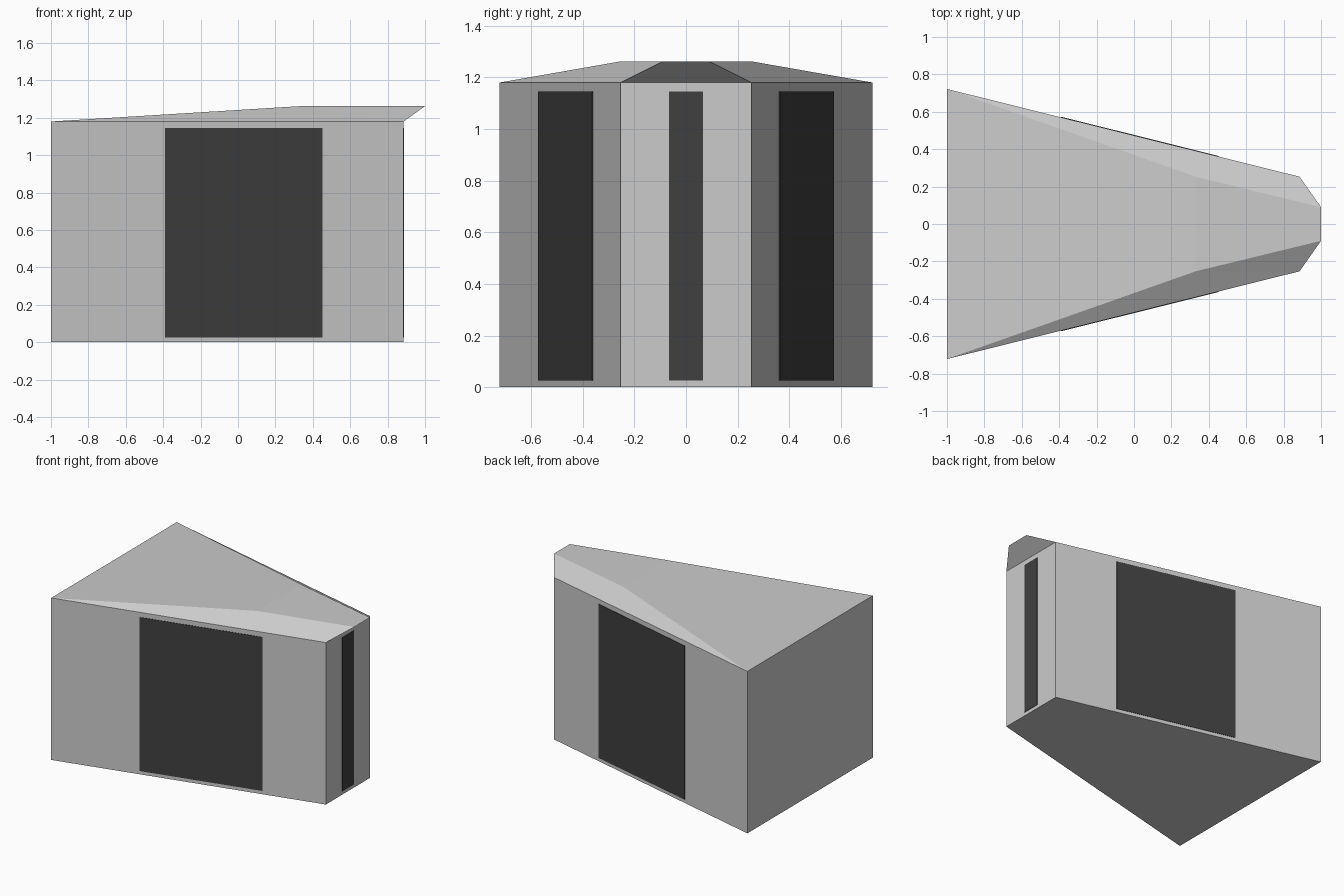
import bpy
from mathutils import Vector

cube = bpy.data.objects.get("Cube")
if cube:
    bpy.data.objects.remove(cube)


def material(name, value):
    m = bpy.data.materials.new(name)
    m.use_nodes = True
    colour = (value, value, value, 1)
    m.diffuse_color = colour
    m.node_tree.nodes["Principled BSDF"].inputs["Base Color"].default_value = colour
    return m


def build(name, verts, faces, mat):
    mesh = bpy.data.meshes.new(name)
    mesh.from_pydata(verts, [], faces)
    mesh.materials.append(mat)
    obj = bpy.data.objects.new(name, mesh)
    bpy.context.collection.objects.link(obj)
    return obj


light_grey = material("light_grey", 0.6)
dark_grey = material("dark_grey", 0.05)

EAVE, RIDGE = 1.18, 1.262
BACK, NOSE, TIP, CREASE = -1.0, 0.885, 1.0, 0.33
footprint = [(BACK, -0.722), (NOSE, -0.253), (NOSE, 0.253), (BACK, 0.722)]

# Tapered walls and floor, open under the roof
wall_verts = [(x, y, z) for z in (0, EAVE) for x, y in footprint]
wall_faces = [(i, (i + 1) % 4, (i + 1) % 4 + 4, i + 4) for i in range(4)]
build("walls", wall_verts, wall_faces + [(3, 2, 1, 0)], light_grey)

# Faceted roof with an overhanging nose
roof_verts = [(x, y, EAVE) for x, y in footprint]
roof_verts += [(CREASE, -0.253, RIDGE), (TIP, -0.09, RIDGE),
               (TIP, 0.09, RIDGE), (CREASE, 0.253, RIDGE)]
roof_faces = [
    (0, 4, 7, 3),             # rear slope
    (4, 5, 6, 7),             # flat top
    (0, 1, 4), (1, 5, 4),     # front bevel
    (3, 7, 2), (2, 7, 6),     # back bevel
    (1, 2, 6, 5),             # nose underside
]
build("roof", roof_verts, roof_faces, light_grey)


# Dark panels: thin plates lying on the walls
def panel(name, start, end, t0, t1):
    a, b = Vector((*start, 0)), Vector((*end, 0))
    along = (b - a).normalized()
    out = Vector((along.y, -along.x, 0)) * 0.003
    p, q = a.lerp(b, t0), a.lerp(b, t1)
    base = [p, q, q + out, p + out]
    verts = [v + Vector((0, 0, z)) for z in (0.025, 1.145) for v in base]
    faces = [(0, 1, 5, 4), (1, 2, 6, 5), (2, 3, 7, 6), (3, 0, 4, 7),
             (3, 2, 1, 0), (4, 5, 6, 7)]
    # Base runs clockwise from above, so flip the faces outward
    build(name, verts, [f[::-1] for f in faces], dark_grey)


side_start, side_end = 0.323, 0.77
panel("front_panel", footprint[0], footprint[1], side_start, side_end)
panel("nose_panel", footprint[1], footprint[2], 0.37, 0.63)
panel("back_panel", footprint[2], footprint[3], 1 - side_end, 1 - side_start)
